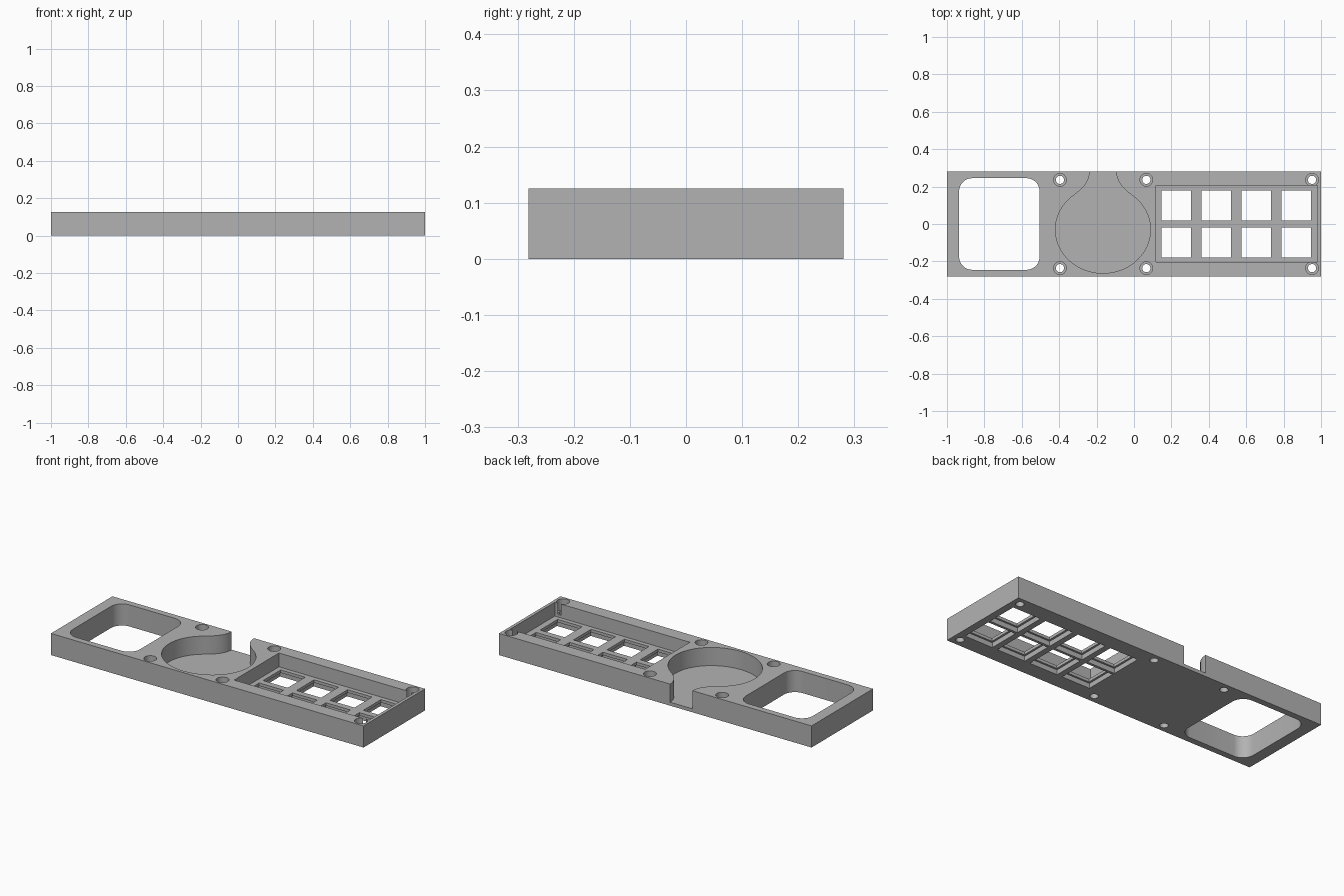
import bpy, bmesh, math
from mathutils import Vector
from mathutils.geometry import interpolate_bezier

if "Cube" in bpy.data.objects:
    bpy.data.objects.remove(bpy.data.objects["Cube"], do_unlink=True)

grey = bpy.data.materials.new("mid grey")
grey.use_nodes = True
grey.diffuse_color = (0.45, 0.45, 0.45, 1)
grey.node_tree.nodes["Principled BSDF"].inputs["Base Color"].default_value = grey.diffuse_color

HEIGHT = 0.125
OVER = HEIGHT + 0.05
UNDER = -0.05


def prism(name, outline, z0, z1):
    """Extrude a flat outline from z0 up to z1."""
    bm = bmesh.new()
    base = bm.faces.new([bm.verts.new((x, y, z0)) for x, y in outline])
    top = bmesh.ops.extrude_face_region(bm, geom=[base])["geom"]
    bmesh.ops.translate(bm, vec=(0, 0, z1 - z0),
                        verts=[v for v in top if isinstance(v, bmesh.types.BMVert)])
    bmesh.ops.recalc_face_normals(bm, faces=bm.faces)
    mesh = bpy.data.meshes.new(name)
    bm.to_mesh(mesh)
    bm.free()
    mesh.materials.append(grey)
    obj = bpy.data.objects.new(name, mesh)
    bpy.context.collection.objects.link(obj)
    return obj


def rect(cx, cy, w, d):
    return [(cx + sx * w / 2, cy + sy * d / 2)
            for sx, sy in ((-1, -1), (1, -1), (1, 1), (-1, 1))]


def arc(cx, cy, rx, ry, start, end, steps):
    return [(cx + rx * math.cos(a), cy + ry * math.sin(a))
            for a in (start + (end - start) * i / steps for i in range(steps + 1))]


def circle(cx, cy, r):
    return arc(cx, cy, r, r, 0, math.tau, 32)[:-1]


def rounded_rect(cx, cy, w, d, r):
    points = []
    for i, (sx, sy) in enumerate(((1, 1), (-1, 1), (-1, -1), (1, -1))):
        points += arc(cx + sx * (w / 2 - r), cy + sy * (d / 2 - r), r, r,
                      i * math.pi / 2, (i + 1) * math.pi / 2, 10)
    return points


def cut(target, outline, z0, z1):
    cutter = prism("cutter", outline, z0, z1)
    cutter.hide_render = True
    mod = target.modifiers.new("cut", "BOOLEAN")
    mod.operation = "DIFFERENCE"
    mod.solver = "EXACT"
    mod.object = cutter
    bpy.context.view_layer.objects.active = target
    bpy.ops.object.modifier_apply(modifier=mod.name)
    bpy.data.objects.remove(cutter, do_unlink=True)


# Solid case block
case = prism("keypad_case", rect(0, 0, 2, 0.562), 0, HEIGHT)

# Rounded window through the right-hand end
cut(case, rounded_rect(-0.72, 0, 0.43, 0.49, 0.07), UNDER, OVER)

# Round pocket with a flared neck opening through the back wall
px, py, rx, ry = -0.166, -0.03, 0.254, 0.233
neck = 0.071
join = math.acos(0.606)
jx, jy = rx * math.cos(join), py + ry * math.sin(join)
slope = ry / rx * math.cos(join) / math.sin(join)
corner = Vector((neck, jy + slope * (jx - neck), 0))
a, b = Vector((jx, jy, 0)), Vector((neck, 0.281, 0))
flare = [(p.x, p.y) for p in
         interpolate_bezier(a, a.lerp(corner, 0.67), b.lerp(corner, 0.67), b, 12)]
flare.append((neck, 0.35))
pocket = arc(px, py, rx, ry, math.pi - join, math.tau + join, 72)[:-1]
pocket += [(px + x, y) for x, y in flare]
pocket += [(px - x, y) for x, y in reversed(flare[1:])]
cut(case, pocket, 0.02, OVER)

# Key recess, with square switch holes that widen on the underside
FLOOR = 0.045
cut(case, rect(0.55, 0.001, 0.864, 0.409), FLOOR, OVER)
for column in range(4):
    for y in (-0.098, 0.099):
        x = 0.226 + 0.2139 * column
        cut(case, rect(x, y, 0.157, 0.161), UNDER, FLOOR + 0.02)
        cut(case, rect(x, y, 0.18, 0.182), UNDER, FLOOR - 0.017)

# Counterbored screw holes
for x in (-0.396, 0.066, 0.952):
    for y in (-0.236, 0.236):
        cut(case, circle(x, y, 0.022), UNDER, OVER)
        cut(case, circle(x, y, 0.034), 0.06, OVER)

# Smooth curved walls, crisp edges
bpy.ops.object.select_all(action="DESELECT")
case.select_set(True)
bpy.context.view_layer.objects.active = case
bpy.ops.object.shade_smooth_by_angle(angle=math.radians(30))
